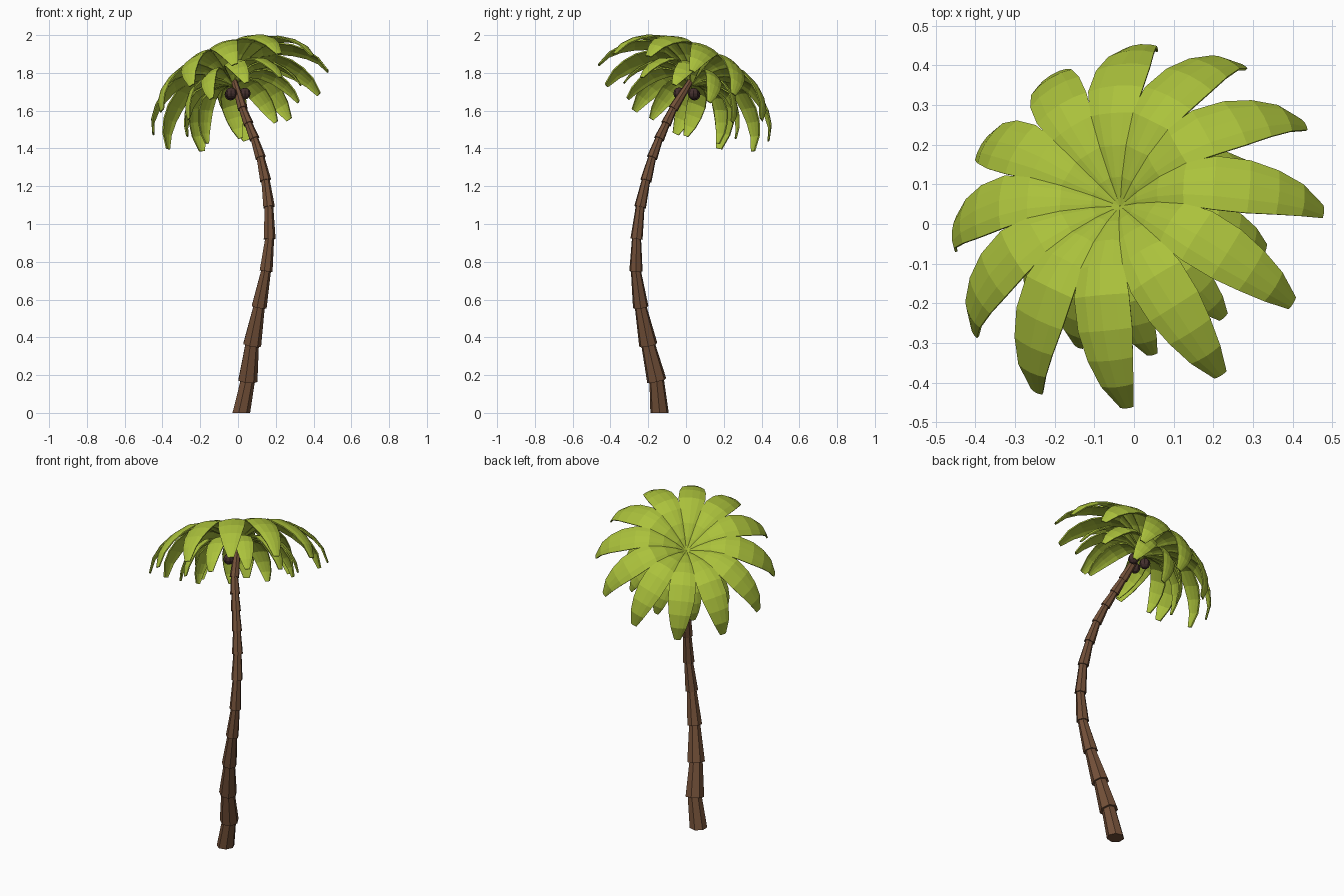
import bpy, math
from mathutils import Vector, Matrix

if "Cube" in bpy.data.objects:
    bpy.data.objects.remove(bpy.data.objects["Cube"])


def material(name, rgb):
    m = bpy.data.materials.new(name)
    m.diffuse_color = (*rgb, 1)
    m.use_nodes = True
    m.node_tree.nodes["Principled BSDF"].inputs["Base Color"].default_value = m.diffuse_color
    return m


BARK = material("bark", (0.17, 0.08, 0.04))
GREEN = material("leaf_green", (0.41, 0.54, 0.045))
NUT = material("nut_brown", (0.06, 0.03, 0.028))


def make(name, verts, faces, mat):
    me = bpy.data.meshes.new(name)
    me.from_pydata(verts, [], faces)
    me.materials.append(mat)
    ob = bpy.data.objects.new(name, me)
    bpy.context.collection.objects.link(ob)
    return ob


# Trunk: stacked tapered segments, each wide at its base (x, y, z, radius)
PATH = [(0.015, -0.14, 0, .050), (0.05, -0.155, .17, .053), (0.073, -0.2, .36, .050),
        (0.11, -0.24, .56, .042), (0.147, -0.265, .75, .036), (0.166, -0.262, .92, .033),
        (0.163, -0.243, 1.09, .032), (0.145, -0.212, 1.23, .031), (0.119, -0.18, 1.35, .029),
        (0.087, -0.143, 1.45, .028), (0.055, -0.106, 1.53, .028), (0.024, -0.068, 1.61, .027),
        (-0.018, 0.02, 1.75, .022)]
SIDES = 7
verts, faces = [], []
for i in range(len(PATH) - 1):
    a, b = Vector(PATH[i][:3]), Vector(PATH[i + 1][:3])
    d = (b - a).normalized()
    rot = Vector((0, 0, 1)).rotation_difference(d)
    base = len(verts)
    for p, r in ((a, PATH[i][3]), (b + d * 0.008, PATH[i + 1][3] * 0.74)):
        for k in range(SIDES):
            t = math.tau * k / SIDES
            v = p + rot @ Vector((r * math.cos(t), r * math.sin(t), 0))
            if i == 0 and p is a:
                v.z = 0
            verts.append(v)
    for k in range(SIDES):
        n = (k + 1) % SIDES
        faces.append((base + k, base + n, base + SIDES + n, base + SIDES + k))
    faces.append(tuple(base + k for k in reversed(range(SIDES))))
    faces.append(tuple(base + SIDES + k for k in range(SIDES)))
make("trunk", verts, faces, BARK)

# Crown frame: tilted with the trunk top, x axis points to the high side
ez = Vector((-0.343, 0.403, 0.849)).normalized()
ex = Vector((0.55, -0.645, 0.53))
ex = (ex - ez * ex.dot(ez)).normalized()
ey = ez.cross(ex)
HUB = Vector((-0.035, 0.045, 1.763))
CROWN = Matrix((ex, ey, ez)).transposed().to_4x4()
CROWN.translation = HUB


def leaf_ring(name, count, offset, profile):
    """Arched leaves around the crown axis; profile rows are (radius, height, half width)."""
    verts, faces = [], []
    for n in range(count):
        spin = Matrix.Rotation(math.radians(offset + 360 * n / count), 4, 'Z')
        base = len(verts)
        for i, (r, h, w) in enumerate(profile):
            lo, hi = profile[max(i - 1, 0)], profile[min(i + 1, len(profile) - 1)]
            t = Vector((hi[0] - lo[0], 0, hi[1] - lo[1])).normalized()
            down = Vector((t.z, 0, -t.x))
            for s, fold in ((-1, .18), (-.55, .05), (0, 0), (.55, .05), (1, .18)):
                verts.append(CROWN @ spin @ (Vector((r, s * w, h)) + down * fold * w))
        for i in range(len(profile) - 1):
            for k in range(4):
                q = base + i * 5 + k
                faces.append((q, q + 5, q + 6, q + 1))
    ob = make(name, verts, faces, GREEN)
    mod = ob.modifiers.new("thickness", 'SOLIDIFY')
    mod.thickness = 0.007
    mod.offset = -1


# Wide upper leaves and shorter drooping lower leaves
leaf_ring("upper_leaves", 12, 20.3,
          [(0.0, 0.0, .004), (.06, .045, .017), (.13, .083, .038), (.21, .108, .060), (.29, .098, .074),
           (.37, .055, .073), (.43, .003, .061), (.475, -.06, .044), (.498, -.14, .018)])
leaf_ring("lower_leaves", 10, 3,
          [(0.0, -.03, .004), (.06, .005, .018), (.13, .025, .037), (.20, .015, .050),
           (.26, -.025, .053), (.30, -.08, .046), (.325, -.135, .033), (.335, -.19, .014)])

# Coconuts: both sides and back of the trunk top
for i, p in enumerate([(-0.036, -0.036, 1.692), (0.036, 0.04, 1.69), (-0.04, 0.045, 1.685)]):
    bpy.ops.mesh.primitive_uv_sphere_add(segments=8, ring_count=6, radius=0.031, location=p)
    ob = bpy.context.object
    ob.name = f"coconut_{i + 1}"
    ob.data.materials.append(NUT)
